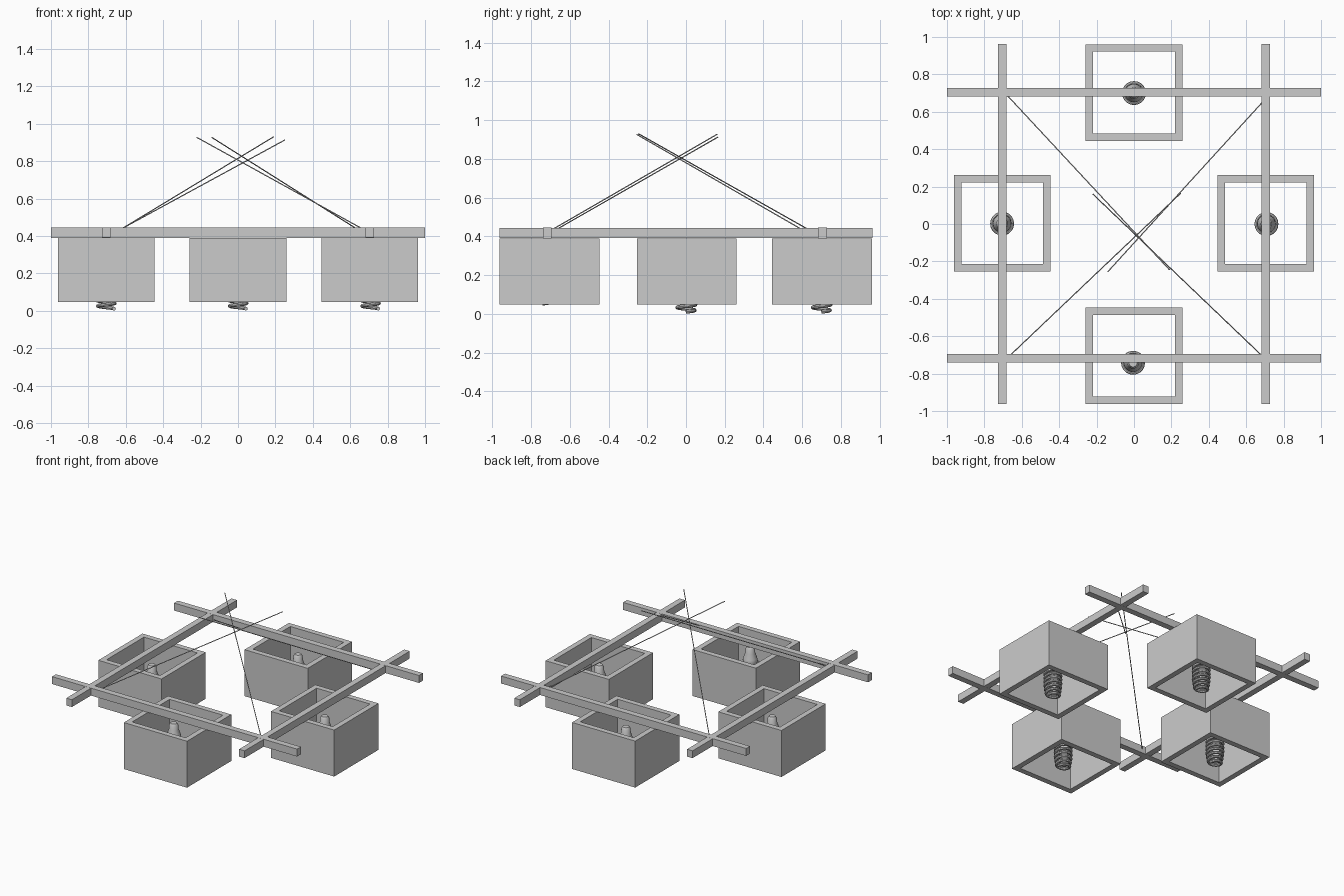
import bpy, bmesh, math
from mathutils import Vector

if "Cube" in bpy.data.objects:
    bpy.data.objects.remove(bpy.data.objects["Cube"])


def finish(name, bm, smooth=False):
    bmesh.ops.recalc_face_normals(bm, faces=bm.faces)
    me = bpy.data.meshes.new(name)
    bm.to_mesh(me)
    bm.free()
    ob = bpy.data.objects.new(name, me)
    bpy.context.collection.objects.link(ob)
    if smooth:
        bpy.ops.object.select_all(action='DESELECT')
        ob.select_set(True)
        bpy.context.view_layer.objects.active = ob
        bpy.ops.object.shade_smooth_by_angle(angle=math.radians(40))
    return ob


def box(name, lo, hi):
    bm = bmesh.new()
    bmesh.ops.create_cube(bm, size=1)
    for v in bm.verts:
        v.co = Vector([lo[i] + (v.co[i] + 0.5) * (hi[i] - lo[i]) for i in range(3)])
    return finish(name, bm)


def bridge_rings(name, rings, closed=False, caps=True, smooth=False):
    """Skin a list of equal-length rings of points."""
    bm = bmesh.new()
    vs = [[bm.verts.new(p) for p in r] for r in rings]
    n, m = len(vs), len(vs[0])
    for i in range(n if closed else n - 1):
        a, b = vs[i], vs[(i + 1) % n]
        for j in range(m):
            k = (j + 1) % m
            bm.faces.new((a[j], a[k], b[k], b[j]))
    if caps and not closed:
        bm.faces.new(vs[0])
        bm.faces.new(vs[-1])
    return finish(name, bm, smooth)


def tube(name, pts, r, sides=8):
    """Round tube swept along a path."""
    pts = [Vector(p) for p in pts]
    rings = []
    for i, p in enumerate(pts):
        t = (pts[min(i + 1, len(pts) - 1)] - pts[max(i - 1, 0)]).normalized()
        u = t.cross(Vector((0, 0, 1))).normalized()
        w = t.cross(u)
        rings.append([p + r * (math.cos(a) * u + math.sin(a) * w)
                      for a in (2 * math.pi * k / sides for k in range(sides))])
    return bridge_rings(name, rings, smooth=True)


def shade(name, cx, cy, half=0.258, wall=0.04, z0=0.047, z1=0.39):
    """Square shade, open at top and bottom."""
    def sq(h, z):
        return [(cx + sx * h, cy + sy * h, z)
                for sx, sy in ((-1, -1), (1, -1), (1, 1), (-1, 1))]
    i = half - wall
    bridge_rings(name, [sq(half, z0), sq(half, z1), sq(i, z1), sq(i, z0)], closed=True)


def bulb(name, cx, cy, dz):
    """Spiral bulb: tapered coil hanging from a turned socket."""
    turns, steps = 7, 20
    n = turns * steps
    coil = []
    for i in range(n + 1):
        t = i / n
        a = 2 * math.pi * turns * t
        r = 0.042 + 0.012 * min(1, t * 2.5)
        coil.append((cx + r * math.cos(a), cy + r * math.sin(a), dz + 0.011 + 0.205 * t))
    tube(name + "_coil", coil, 0.010)
    prof = [(0.046, 0.210), (0.050, 0.222), (0.047, 0.245), (0.033, 0.285),
            (0.031, 0.315), (0.022, 0.330)]
    bridge_rings(name + "_socket",
                 [[(cx + r * math.cos(a), cy + r * math.sin(a), z + dz)
                   for a in (2 * math.pi * k / 24 for k in range(24))] for r, z in prof],
                 smooth=True)


# crossed frame beams
W = 0.0225
for label, y in (("front", -0.717), ("back", 0.705)):
    box(label + "_beam", (-1, y - W, 0.39), (1, y + W, 0.445))
for label, x in (("left", -0.705), ("right", 0.705)):
    box(label + "_beam", (x - W, -0.963, 0.3905), (x + W, 0.963, 0.4445))

# shades with bulbs
for label, sx, sy, bx, by, dz in (("front", 0, -0.705, -0.005, -0.742, 0.042),
                                  ("back", 0, 0.703, 0, 0.70, 0),
                                  ("left", -0.705, 0.004, -0.705, 0.002, 0),
                                  ("right", 0.705, 0.004, 0.708, 0, 0)):
    shade(label + "_shade", sx, sy)
    bulb(label + "_bulb", bx, by, dz)

# suspension cables
for label, a, b in (("back_left", (-0.68, 0.69, 0.403), (0.19, -0.245, 0.93)),
                    ("back_right", (0.69, 0.655, 0.403), (-0.14, -0.255, 0.927)),
                    ("front_left", (-0.66, -0.70, 0.418), (0.25, 0.165, 0.913)),
                    ("front_right", (0.68, -0.70, 0.43), (-0.22, 0.16, 0.927))):
    tube(label + "_cable", [a, b], 0.003, 6)
